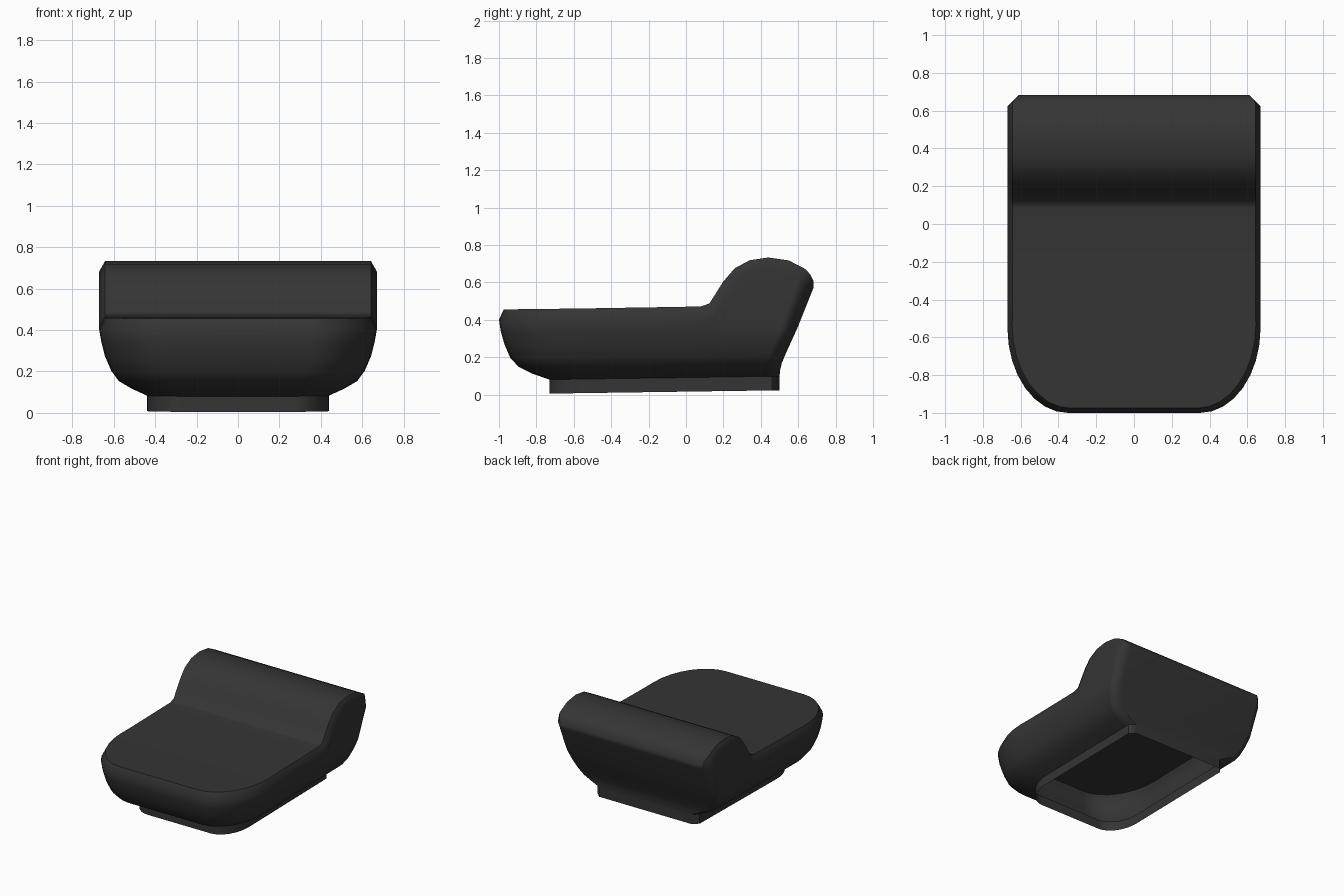
import bpy
import math

if "Cube" in bpy.data.objects:
    bpy.data.objects.remove(bpy.data.objects["Cube"])

# Top profile (y, z) of the seat deck and the rolled back rest
TOP = [(-0.40, 0.463), (-0.15, 0.467), (0.08, 0.471), (0.125, 0.487), (0.20, 0.605),
       (0.26, 0.675), (0.34, 0.718), (0.44, 0.733), (0.55, 0.717), (0.64, 0.67)]
BACK = (0.683, 0.60)
N_ARC = 9


def tilt(y):
    return 0.018 * (y + 0.75) / 1.25


def inward(j, d):
    """Profile point j moved d into the solid."""
    a = TOP[max(j - 1, 0)]
    b = TOP[j + 1] if j + 1 < len(TOP) else BACK
    ty, tz = b[0] - a[0], b[1] - a[1]
    l = math.hypot(ty, tz)
    return TOP[j][0] + d * tz / l, TOP[j][1] - d * ty / l


RIM = [inward(j, 0.05) for j in range(len(TOP))]


def arc(w, f, rx, ry):
    """Rounded front corner, from the front edge to the side."""
    pts = []
    for i in range(N_ARC):
        t = math.pi / 2 * i / (N_ARC - 1)
        pts.append((w - rx + rx * math.sin(t), f + ry - ry * math.cos(t)))
    return pts


def level(z, w, f, b, rx, ry, c):
    """Right half of a plan outline at height z, front to back."""
    pts = arc(w, f, rx, ry)
    y0, y1 = f + ry, b - c
    for y, _ in RIM:
        pts.append((w, y0 + (y + 0.55) / 1.19 * (y1 - y0)))
    pts += [(w, y1), (w - c, b)]
    return [(x, y, z + tilt(y)) for x, y in pts]


def loft(name, rings, cap):
    """Mirror the half outlines, skin them and optionally close the top."""
    full = [r + [(-x, y, z) for x, y, z in reversed(r)] for r in rings]
    n, h = len(full[0]), len(rings[0])
    verts = [p for r in full for p in r]
    faces = []
    for k in range(len(full) - 1):
        for i in range(n):
            j = (i + 1) % n
            faces.append((k * n + i, k * n + j, (k + 1) * n + j, (k + 1) * n + i))
    if cap:
        o = (len(full) - 1) * n
        for i in range(h - 1):
            faces.append((o + i, o + i + 1, o + n - 2 - i, o + n - 1 - i))
    me = bpy.data.meshes.new(name)
    me.from_pydata(verts, [], faces)
    me.update()
    ob = bpy.data.objects.new(name, me)
    bpy.context.collection.objects.link(ob)
    ob.data.materials.append(mat)
    bpy.ops.object.select_all(action='DESELECT')
    ob.select_set(True)
    bpy.context.view_layer.objects.active = ob
    bpy.ops.object.shade_smooth_by_angle(angle=math.radians(45))
    mod = ob.modifiers.new("even_shading", 'WEIGHTED_NORMAL')
    mod.keep_sharp = True
    return ob


mat = bpy.data.materials.new("dark_padding")
mat.diffuse_color = (0.035, 0.035, 0.035, 1)
mat.use_nodes = True
mat.node_tree.nodes["Principled BSDF"].inputs["Base Color"].default_value = mat.diffuse_color

# Base skirt, open underneath
loft("base_skirt", [level(z, 0.44, -0.73, 0.50, 0.17, 0.24, 0.04) for z in (0.005, 0.08)], False)

# Seat shell: flaring levels (z, half width, front, back)
levels = [(0.08, 0.44, -0.73, 0.50), (0.112, 0.51, -0.82, 0.503), (0.15, 0.575, -0.895, 0.512),
          (0.20, 0.612, -0.94, 0.533), (0.27, 0.642, -0.97, 0.565), (0.34, 0.66, -0.99, 0.597)]
rings = []
for z, w, f, b in levels:
    s = (w - 0.44) / 0.23
    rings.append(level(z, w, f, b, 0.17 + 0.15 * s, 0.24 + 0.21 * s, 0.04 + 0.02 * s))

# Outer rim, following the top profile down the sides
rim = [(x, y, 0.40) for x, y in arc(0.67, -1.0, 0.32, 0.45)]
rim += [(0.67, y, z) for y, z in RIM]
rim += [(0.67, 0.622, 0.585), (0.61, BACK[0], 0.575)]
rings.append(rim)

# Upper edge of the rim, then the top skin
edge = [(x, y, 0.455 + 0.012 * (y + 1)) for x, y in arc(0.645, -0.975, 0.31, 0.44)]
edge += [(0.642, y, z) for y, z in TOP]
edge += [(0.63, 0.664, 0.642), (0.605, BACK[0], 0.605)]
rings.append(edge)
loft("seat_shell", rings, True)
